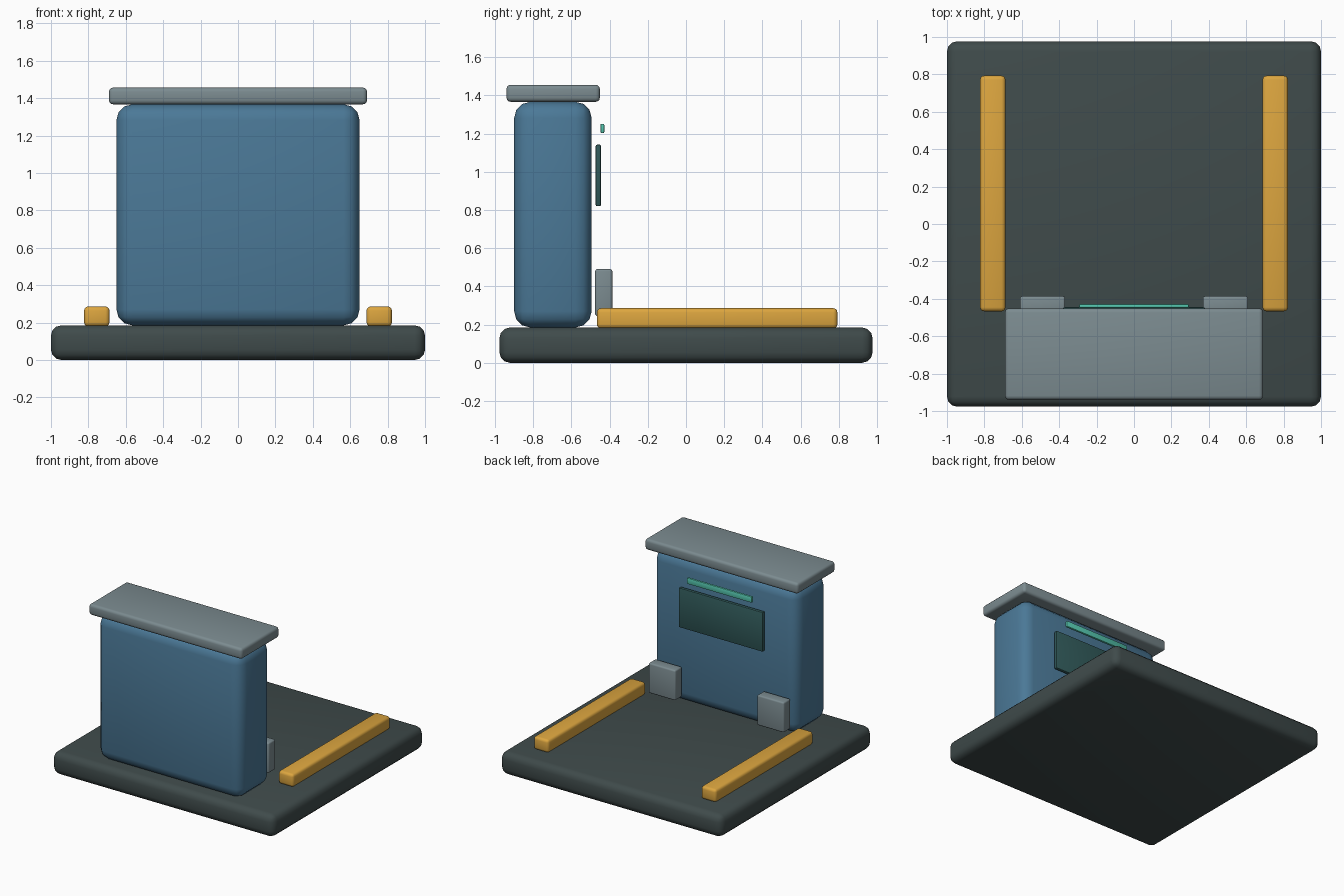
import bpy
import math

if "Cube" in bpy.data.objects:
    bpy.data.objects.remove(bpy.data.objects["Cube"])


def material(name, rgb):
    m = bpy.data.materials.new(name)
    m.diffuse_color = (*rgb, 1)
    m.use_nodes = True
    m.node_tree.nodes["Principled BSDF"].inputs["Base Color"].default_value = m.diffuse_color
    return m


DARK = material("dark slate", (0.05, 0.07, 0.07))
BLUE = material("blue paint", (0.07, 0.19, 0.31))
GREY = material("grey metal", (0.20, 0.26, 0.28))
AMBER = material("amber", (0.72, 0.38, 0.05))
GLASS = material("dark teal", (0.03, 0.10, 0.10))
MINT = material("mint light", (0.09, 0.56, 0.42))


def box(name, x, y, z, bevel, mat, segments=3):
    """Rounded box from (min, max) ranges on each axis."""
    bpy.ops.mesh.primitive_cube_add(size=1, location=[sum(r) / 2 for r in (x, y, z)])
    ob = bpy.context.object
    ob.name = name
    ob.scale = [r[1] - r[0] for r in (x, y, z)]
    bpy.ops.object.transform_apply(location=False, rotation=False, scale=True)
    mod = ob.modifiers.new("Bevel", 'BEVEL')
    mod.width = bevel
    mod.segments = segments
    bpy.ops.object.modifier_apply(modifier="Bevel")
    bpy.ops.object.shade_smooth_by_angle(angle=math.radians(35))
    ob.data.materials.append(mat)
    return ob


# Floor slab, upright cabinet and its overhanging cap
box("base_platform", (-1, 1), (-0.977, 0.977), (0, 0.185), 0.055, DARK)
box("cabinet", (-0.65, 0.65), (-0.9, -0.494), (0.185, 1.367), 0.085, BLUE)
box("cabinet_cap", (-0.69, 0.69), (-0.94, -0.451), (1.367, 1.456), 0.022, GREY)

# Display panel and light strip on the inner face
box("display_panel", (-0.38, 0.38), (-0.473, -0.445), (0.82, 1.143), 0.008, GLASS, 2)
box("light_strip", (-0.293, 0.293), (-0.448, -0.428), (1.203, 1.252), 0.006, MINT, 2)

# Paired side rails and stop blocks
for side, s in (("left", -1), ("right", 1)):
    box(side + "_rail", sorted((s * 0.687, s * 0.823)), (-0.467, 0.793),
        (0.18, 0.286), 0.022, AMBER)
    box(side + "_stop_block", sorted((s * 0.368, s * 0.61)), (-0.476, -0.386),
        (0.245, 0.491), 0.012, GREY)
